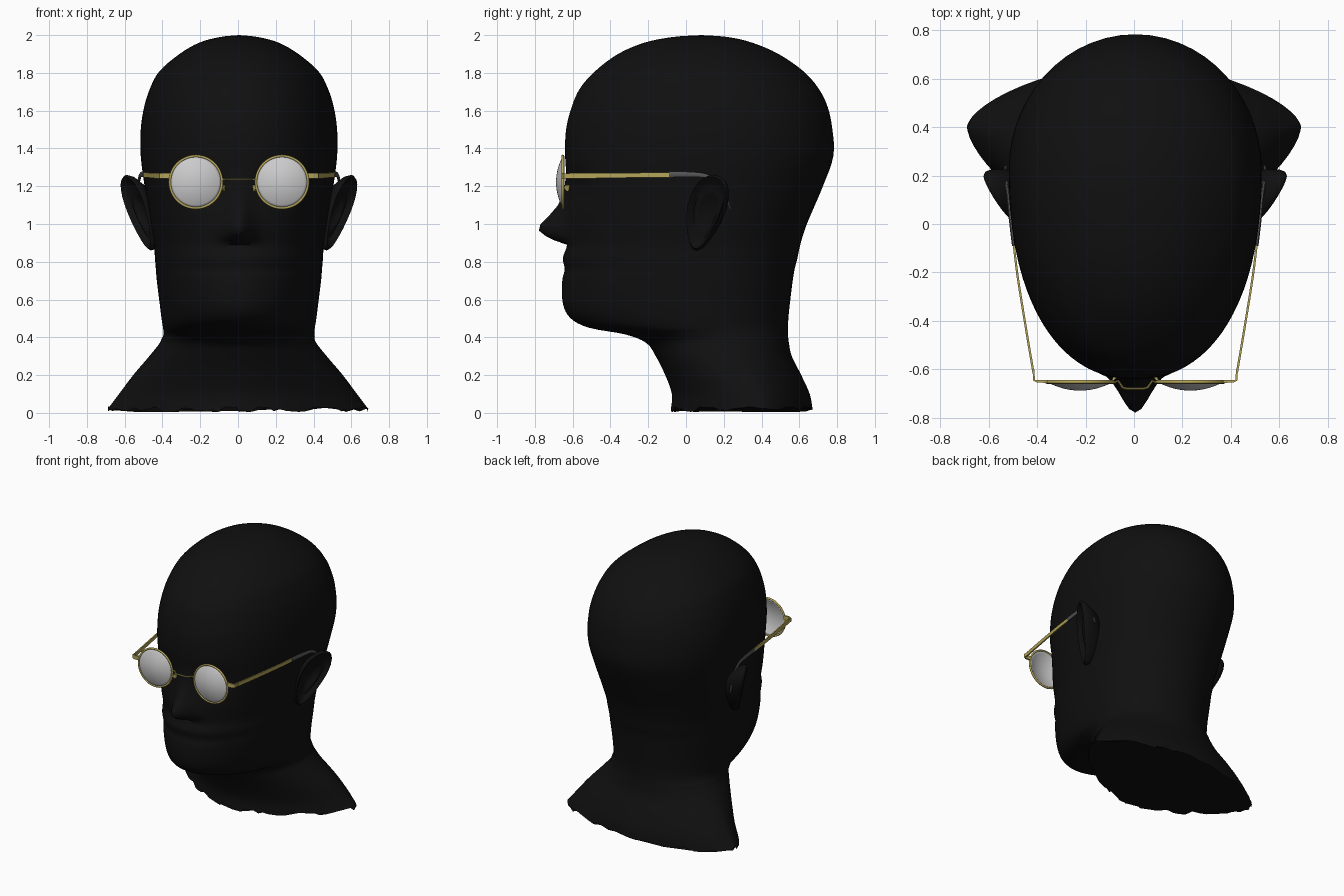
import bpy, bmesh, math, random
from mathutils import Vector

if "Cube" in bpy.data.objects:
    bpy.data.objects.remove(bpy.data.objects["Cube"])

random.seed(4)
CX = 0.005  # slight sideways offset of head and spectacles


def material(name, rgb):
    m = bpy.data.materials.new(name)
    m.diffuse_color = (*rgb, 1)
    m.use_nodes = True
    m.node_tree.nodes["Principled BSDF"].inputs["Base Color"].default_value = m.diffuse_color
    return m


BLACK = material("black_skin", (0.005, 0.005, 0.005))
GOLD = material("brass", (0.45, 0.37, 0.1))
DARK = material("dark_tip", (0.09, 0.09, 0.09))


def make(name, rings, mat=None, closed=True, caps=(True, True), mirror=False, angle=60):
    """Skin a list of point rings into one mesh object."""
    bm = bmesh.new()
    vs = [[bm.verts.new(p) for p in r] for r in rings]
    n = len(rings[0])
    for a, b in zip(vs, vs[1:]):
        for i in range(n if closed else n - 1):
            j = (i + 1) % n
            bm.faces.new((a[i], a[j], b[j], b[i]))
    if caps[0]:
        bm.faces.new(vs[0][::-1])
    if caps[1]:
        bm.faces.new(vs[-1])
    bmesh.ops.remove_doubles(bm, verts=bm.verts, dist=1e-5)
    bmesh.ops.recalc_face_normals(bm, faces=bm.faces)
    me = bpy.data.meshes.new(name)
    bm.to_mesh(me)
    bm.free()
    ob = bpy.data.objects.new(name, me)
    bpy.context.collection.objects.link(ob)
    ob.location.x = CX
    if mat:
        me.materials.append(mat)
    bpy.ops.object.select_all(action='DESELECT')
    ob.select_set(True)
    bpy.context.view_layer.objects.active = ob
    bpy.ops.object.shade_smooth_by_angle(angle=math.radians(angle))
    if mirror:
        ob.modifiers.new("mirror", 'MIRROR')
    return ob


def lerp(table, x):
    if x <= table[0][0]:
        return table[0][1]
    for (a, u), (b, v) in zip(table, table[1:]):
        if x <= b:
            return u + (v - u) * (x - a) / (b - a)
    return table[-1][1]


def catmull(rows, steps):
    out = []
    for i in range(len(rows) - 1):
        p = [rows[max(0, min(len(rows) - 1, i + k))] for k in (-1, 0, 1, 2)]
        for s in range(steps):
            t = s / steps
            out.append([0.5 * (2 * b + (c - a) * t + (2 * a - 5 * b + 4 * c - d) * t * t
                               + (3 * b - a - 3 * c + d) * t ** 3) for a, b, c, d in zip(*p)])
    return out + [list(rows[-1])]


def gauss(x, w):
    return math.exp(-(x / w) ** 2)


# Head sections: z, front y, back y, half width, y of greatest width
SECTIONS = [
    (0.02, -0.08, 0.67, 0.69, 0.40), (0.10, -0.075, 0.655, 0.63, 0.38),
    (0.20, -0.11, 0.61, 0.555, 0.34), (0.30, -0.16, 0.56, 0.47, 0.28),
    (0.37, -0.21, 0.545, 0.415, 0.24), (0.415, -0.32, 0.54, 0.40, 0.2),
    (0.45, -0.51, 0.54, 0.402, 0.16), (0.50, -0.61, 0.542, 0.41, 0.14),
    (0.58, -0.652, 0.55, 0.42, 0.13), (0.70, -0.655, 0.565, 0.435, 0.13),
    (0.76, -0.642, 0.575, 0.44, 0.13), (0.82, -0.652, 0.59, 0.445, 0.14),
    (0.89, -0.63, 0.605, 0.45, 0.15), (1.00, -0.635, 0.64, 0.47, 0.17),
    (1.20, -0.63, 0.725, 0.50, 0.20), (1.36, -0.64, 0.78, 0.52, 0.22),
    (1.50, -0.635, 0.775, 0.52, 0.22), (1.62, -0.605, 0.75, 0.502, 0.2),
    (1.72, -0.56, 0.70, 0.47, 0.18), (1.81, -0.48, 0.62, 0.42, 0.15),
    (1.90, -0.36, 0.49, 0.315, 0.12), (1.96, -0.22, 0.35, 0.21, 0.1),
    (1.99, -0.07, 0.22, 0.10, 0.09), (2.0, 0.08, 0.08, 0.0, 0.08)]
NOSE = [(0.89, 0), (0.91, 0.06), (0.935, 0.11), (0.965, 0.145), (1.0, 0.135),
        (1.08, 0.055), (1.16, 0.02), (1.28, 0)]
N_FRONT = [(0.0, 1.5), (0.35, 2.0), (0.5, 2.0), (0.9, 2.2), (1.2, 2.3), (1.8, 2.1)]
SEG = 80


def power(v, n):
    return math.copysign(abs(v) ** (2 / n), v)


rings = []
for k, (z, front, back, w, mid) in enumerate(catmull(SECTIONS, 4)):
    ring = []
    for i in range(SEG):
        s = 2 * math.pi * i / SEG
        phi = s - 0.5 * math.sin(s)  # denser towards the face
        facing = math.cos(phi) > 0
        n = lerp(N_FRONT, z) if facing else lerp([(0, 1.6), (0.4, 2.0)], z)
        x = w * power(math.sin(phi), n)
        y = mid - (mid - front if facing else back - mid) * power(math.cos(phi), n)
        if facing:
            y -= lerp(NOSE, z) * gauss(x, lerp([(0.92, 0.085), (1.1, 0.055)], z))
            y += 0.03 * gauss(abs(x) - 0.2, 0.1) * gauss(z - 1.2, 0.08)
        zz = z + random.uniform(-0.018, 0.015) if k == 0 else z
        ring.append((x - (CX if z < 0.4 else 0), y, zz))
    rings.append(ring)
make("head", rings, BLACK, caps=(True, False), angle=70)

# Ears: dished shells leaning out from the sides of the head
rings = []
for scale, off in [(0.5, -0.12), (0.82, -0.06), (0.97, -0.025), (1, 0.0), (0.95, 0.012),
                   (0.84, 0.0), (0.72, -0.02), (0.6, -0.015), (0.45, -0.03), (0.2, -0.045)]:
    ring = []
    for i in range(28):
        t = 2 * math.pi * i / 28
        u = scale * (math.cos(t) * 0.095 * (1 + 0.3 * math.sin(t)) + 0.045 * math.sin(t))
        v = scale * 0.2 * math.sin(t)
        ring.append((0.53 + 0.55 * u + 0.2 * v + 0.85 * off, 0.1 + u - 0.5 * off, 1.06 + v))
    rings.append(ring)
make("ears", rings, BLACK, mirror=True, angle=70)

# Lenses: shallow domes
LX, LY, LZ, R = 0.228, -0.652, 1.222, 0.138
rings = []
for j in range(9):
    a = j / 8
    rings.append([(LX + R * a * math.cos(t), LY - 0.036 * (1 - a * a), LZ + R * a * math.sin(t))
                  for t in (2 * math.pi * i / 40 for i in range(40))])
lens = make("lenses", rings, caps=(False, False), mirror=True)
lens.modifiers.new("thickness", 'SOLIDIFY').thickness = 0.005

# Lens rims
rings = []
for i in range(49):
    t = 2 * math.pi * i / 48
    rings.append([(LX + (R + 0.007 * math.cos(q)) * math.cos(t), LY + 0.008 * math.sin(q),
                   LZ + (R + 0.007 * math.cos(q)) * math.sin(t))
                  for q in (2 * math.pi * m / 8 for m in range(8))])
make("lens_rims", rings, GOLD, caps=(False, False), mirror=True)


def strip(name, path, mat, mirror=True, sides=4):
    """Sweep a flat section along (x, y, z, width, height) points."""
    pts = [Vector(p[:3]) for p in path]
    rings = []
    for i, p in enumerate(pts):
        d = (pts[min(i + 1, len(pts) - 1)] - pts[max(i - 1, 0)]).normalized()
        side = d.cross(Vector((0, 0, 1))).normalized()
        up = side.cross(d)
        w, h = path[i][3:]
        ring = []
        for k in range(sides):
            q = 2 * math.pi * (k + 0.5) / sides
            f = 0.5 / math.cos(math.pi / sides)
            ring.append(p + side * w * f * math.cos(q) + up * h * f * math.sin(q))
        rings.append(ring)
    return make(name, rings, mat, mirror=mirror, angle=40)


# Hinge pieces, temple arms and curved ear tips
strip("hinge_pieces", [(0.36, -0.65, 1.255, 0.012, 0.03), (0.405, -0.65, 1.255, 0.01, 0.03),
                       (0.418, -0.645, 1.255, 0.008, 0.026), (0.42, -0.60, 1.255, 0.008, 0.026)], GOLD)
strip("temple_arms", catmull([(0.42, -0.615, 1.255, 0.009, 0.028), (0.448, -0.45, 1.256, 0.009, 0.027),
                              (0.485, -0.22, 1.259, 0.009, 0.025), (0.502, -0.08, 1.26, 0.009, 0.025)], 4), GOLD)
strip("temple_tips", catmull([(0.502, -0.09, 1.262, 0.014, 0.03), (0.515, 0.02, 1.262, 0.014, 0.028),
                              (0.525, 0.12, 1.25, 0.014, 0.02), (0.535, 0.19, 1.19, 0.013, 0.014),
                              (0.535, 0.235, 1.08, 0.012, 0.012)], 4), DARK, sides=8)

# Nose bridge and small pad arms
half = [(0.088, -0.655), (0.07, -0.648), (0.052, -0.675), (0.035, -0.68)]
bridge = [(-x, y, 1.237, 0.01, 0.01) for x, y in half] + [(x, y, 1.237, 0.01, 0.01) for x, y in half[::-1]]
strip("nose_bridge", bridge, GOLD, mirror=False, sides=8)
strip("nose_pads", [(0.095, -0.65, 1.2, 0.008, 0.01), (0.082, -0.63, 1.19, 0.014, 0.035),
                    (0.078, -0.62, 1.185, 0.01, 0.03)], GOLD)
